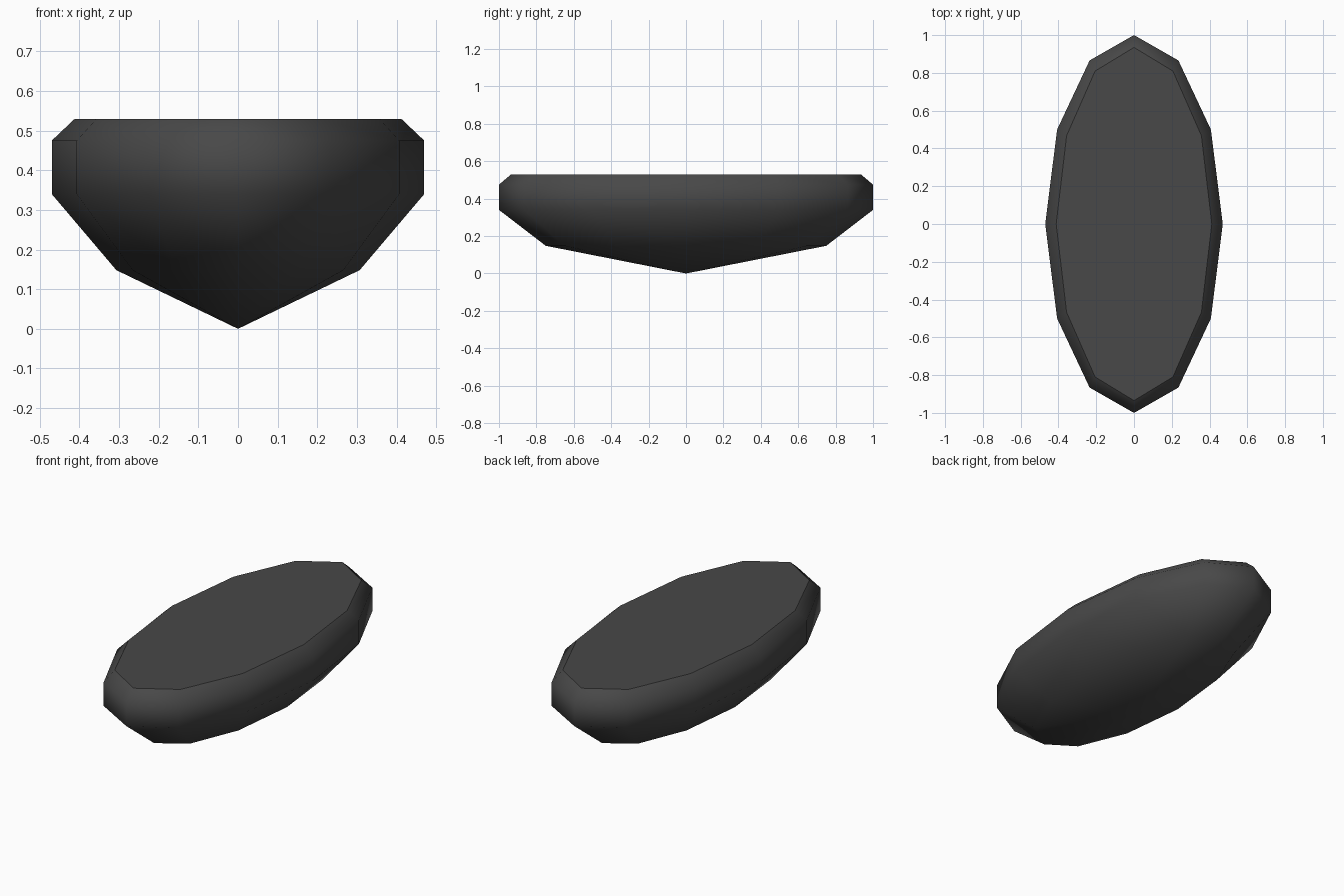
import bpy
import bmesh
from math import cos, sin, tau

if "Cube" in bpy.data.objects:
    bpy.data.objects.remove(bpy.data.objects["Cube"], do_unlink=True)

SIDES = 12

# Dark grey material
grey = bpy.data.materials.new("dark grey")
grey.use_nodes = True
colour = (0.065, 0.065, 0.065, 1)
grey.diffuse_color = colour
grey.node_tree.nodes["Principled BSDF"].inputs["Base Color"].default_value = colour

# Oval rings from the bottom up: half width, half length, height
rings = [(0.307, 0.75, 0.148), (0.47, 1.0, 0.34), (0.47, 1.0, 0.475), (0.412, 0.935, 0.53)]

bm = bmesh.new()
tip = bm.verts.new((0, 0, 0))
loops = [[bm.verts.new((rx * sin(tau * i / SIDES), ry * cos(tau * i / SIDES), z))
          for i in range(SIDES)] for rx, ry, z in rings]

# Shallow cone underneath, then the side bands
for i in range(SIDES):
    j = (i + 1) % SIDES
    bm.faces.new((tip, loops[0][i], loops[0][j]))
    for low, high in zip(loops, loops[1:]):
        bm.faces.new((low[i], low[j], high[j], high[i]))

# Flat top with a crisp rim; everything else is smooth
top = bm.faces.new(loops[-1])
bmesh.ops.recalc_face_normals(bm, faces=bm.faces)
for face in bm.faces:
    face.smooth = face is not top
for edge in top.edges:
    edge.smooth = False

mesh = bpy.data.meshes.new("oval_body")
bm.to_mesh(mesh)
bm.free()
mesh.materials.append(grey)
body = bpy.data.objects.new("oval_body", mesh)
bpy.context.collection.objects.link(body)
